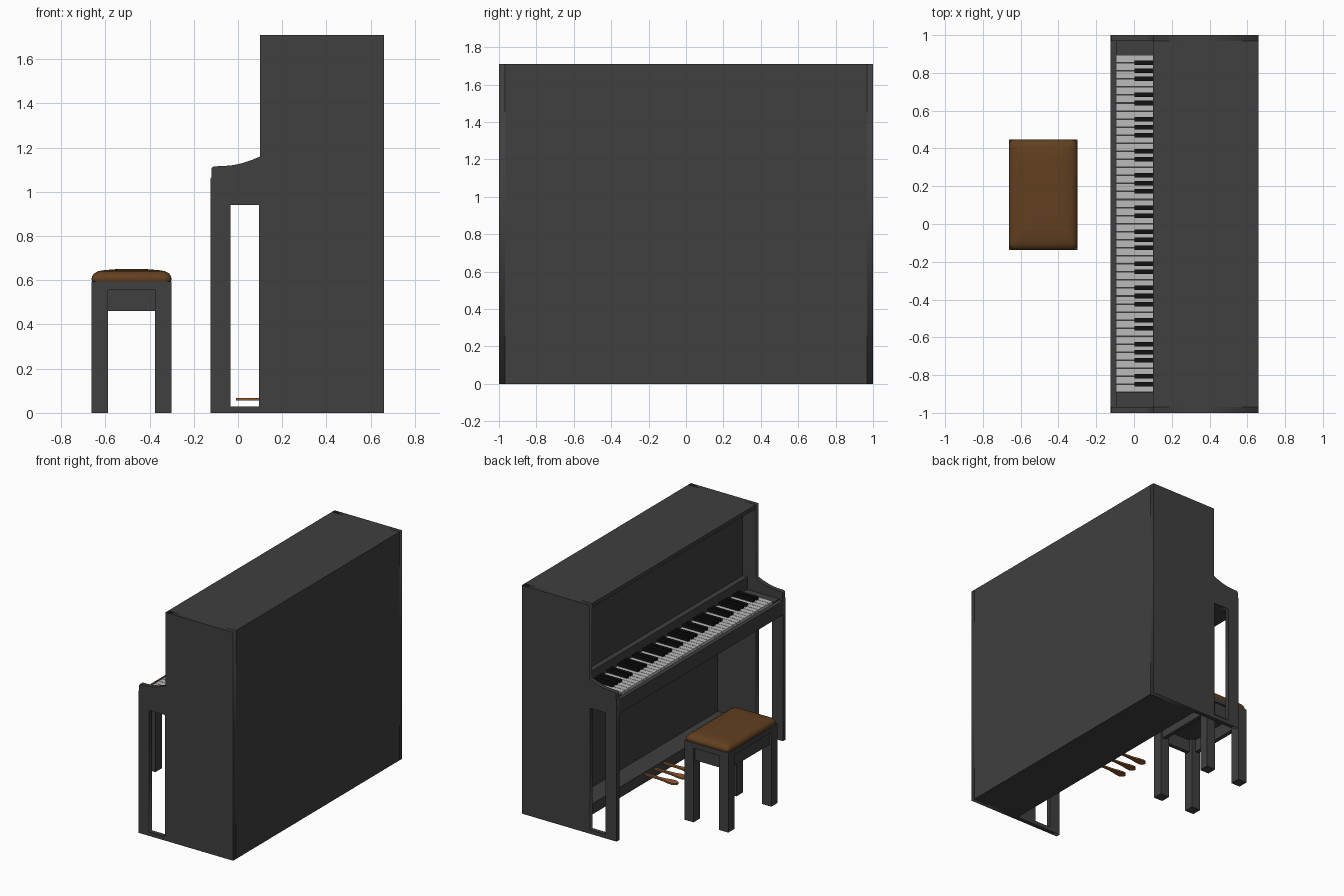
import bpy, bmesh, math

if "Cube" in bpy.data.objects:
    bpy.data.objects.remove(bpy.data.objects["Cube"])

def material(name, rgb):
    m = bpy.data.materials.new(name)
    m.diffuse_color = (*rgb, 1)
    m.use_nodes = True
    m.node_tree.nodes["Principled BSDF"].inputs["Base Color"].default_value = m.diffuse_color
    return m

DARK = material("dark_wood", (0.05, 0.05, 0.05))
BLACK = material("black_key", (0.006, 0.006, 0.006))
IVORY = material("white_key", (0.5, 0.5, 0.5))
LEATHER = material("brown_leather", (0.12, 0.05, 0.014))
BRASS = material("pedal_metal", (0.27, 0.1, 0.03))

def add_box(bm, x0, x1, y0, y1, z0, z1):
    vs = bmesh.ops.create_cube(bm, size=1)["verts"]
    for v in vs:
        v.co = ((x0 + x1) / 2 + v.co.x * (x1 - x0),
                (y0 + y1) / 2 + v.co.y * (y1 - y0),
                (z0 + z1) / 2 + v.co.z * (z1 - z0))

def finish(name, bm, mat):
    bmesh.ops.recalc_face_normals(bm, faces=bm.faces)
    me = bpy.data.meshes.new(name)
    bm.to_mesh(me)
    bm.free()
    me.materials.append(mat)
    ob = bpy.data.objects.new(name, me)
    bpy.context.collection.objects.link(ob)
    return ob

def boxes(name, mat, *dims):
    bm = bmesh.new()
    for d in dims:
        add_box(bm, *d)
    return finish(name, bm, mat)

def smooth(ob, angle=35):
    bpy.ops.object.select_all(action='DESELECT')
    ob.select_set(True)
    bpy.context.view_layer.objects.active = ob
    bpy.ops.object.shade_smooth_by_angle(angle=math.radians(angle))

# Side panels: one outline with the leg opening as a hole, drawn in x-z
T = 0.032
IN = 1 - T
outline = [(0.66, 0), (-0.125, 0), (-0.125, 1.06), (-0.121, 1.065), (-0.121, 1.105),
           (-0.113, 1.115), (-0.06, 1.117), (-0.02, 1.121), (0.02, 1.13),
           (0.06, 1.143), (0.10, 1.16), (0.10, 1.71), (0.66, 1.71)]
opening = [(-0.035, 0.03), (0.096, 0.03), (0.096, 0.94), (-0.035, 0.94)]

def side_panel(name, y):
    cu = bpy.data.curves.new(name, 'CURVE')
    cu.dimensions = '2D'
    cu.fill_mode = 'BOTH'
    cu.extrude = T / 2
    for pts in (outline, opening):
        sp = cu.splines.new('POLY')
        sp.points.add(len(pts) - 1)
        for p, (x, z) in zip(sp.points, pts):
            p.co = (x, z, 0, 1)
        sp.use_cyclic_u = True
    cu.materials.append(DARK)
    ob = bpy.data.objects.new(name, cu)
    bpy.context.collection.objects.link(ob)
    ob.rotation_euler = (math.pi / 2, 0, 0)
    ob.location.y = y
    bpy.ops.object.select_all(action='DESELECT')
    ob.select_set(True)
    bpy.context.view_layer.objects.active = ob
    bpy.ops.object.convert(target='MESH')

side_panel("left_side_panel", 1 - T / 2)
side_panel("right_side_panel", -1 + T / 2)

# Case
boxes("lid", DARK, (0.10, 0.66, -IN, IN, 1.68, 1.71))
boxes("back_panel", DARK, (0.63, 0.66, -IN, IN, 0, 1.68))
boxes("upper_front_panel", DARK, (0.21, 0.24, -IN, IN, 1.0, 1.68))
boxes("fallboard", DARK, (0.17, 0.21, -IN, IN, 1.0, 1.15))
boxes("lower_front_panel", DARK, (0.415, 0.44, -IN, IN, 0.08, 0.945))
boxes("base_board", DARK, (0.26, 0.63, -IN, IN, 0, 0.08))

# Keyboard bed, front rail and end blocks
boxes("key_bed", DARK, (-0.095, 0.44, -IN, IN, 0.945, 1.0))
boxes("key_rail", DARK, (-0.125, -0.095, -IN, IN, 0.945, 1.05))
boxes("key_end_blocks", DARK, *[(-0.095, 0.17, min(a, b), max(a, b), 1.0, 1.058)
                               for a, b in ((0.896, IN), (-0.892, -IN))])

# Keys: six octaves, starting with a group of three black keys
N, Y0 = 42, 0.896
W = (0.896 + 0.892) / N
boxes("white_keys", IVORY, *[(-0.094, 0.17, Y0 - (i + 1) * W + 0.0015, Y0 - i * W - 0.0015, 1.0, 1.07)
                            for i in range(N)])
boxes("black_keys", BLACK, *[(0.002, 0.17, Y0 - i * W - 0.012, Y0 - i * W + 0.012, 1.03, 1.09)
                            for i in range(N) if i % 7 in (1, 2, 3, 5, 6)])

# Pedals: narrow neck widening to a rounded paddle
half = [(0.27, 0.010), (0.15, 0.011), (0.10, 0.016), (0.06, 0.025),
        (0.02, 0.028), (0.003, 0.021), (-0.008, 0.009)]
for name, y in (("left_pedal", 0.11), ("middle_pedal", 0), ("right_pedal", -0.11)):
    bm = bmesh.new()
    pts = half + [(x, -w) for x, w in reversed(half)]
    f = bm.faces.new([bm.verts.new((x, y + w, 0.056)) for x, w in pts])
    top = bmesh.ops.extrude_face_region(bm, geom=[f])["geom"]
    for v in top:
        if isinstance(v, bmesh.types.BMVert):
            v.co.z += 0.012
    smooth(finish(name, bm, BRASS))

# Bench frame
SX0, SX1, SY0, SY1, L = -0.663, -0.300, -0.137, 0.447, 0.075
boxes("bench_legs", DARK, *[(x, x + L, y, y + L, 0, 0.556)
                           for x in (SX0, SX1 - L) for y in (SY0, SY1 - L)])
boxes("bench_top", DARK, (SX0, SX1, SY0, SY1, 0.556, 0.595))
boxes("bench_aprons", DARK,
      *[(SX0 + L, SX1 - L, y, y + 0.03, 0.46, 0.556) for y in (SY0 + 0.015, SY1 - 0.045)],
      *[(x, x + 0.03, SY0 + L, SY1 - L, 0.46, 0.556) for x in (SX0 + 0.015, SX1 - 0.045)])

# Cushion: stacked rounded rectangles forming a soft dome
bm = bmesh.new()
rings = []
for inset, z in [(0.004, 0.593), (0, 0.605), (0.003, 0.618), (0.012, 0.631),
                 (0.03, 0.641), (0.06, 0.646), (0.11, 0.65)]:
    r, ring = 0.03, []
    cx, cy = (SX0 + SX1) / 2, (SY0 + SY1) / 2
    hx, hy = (SX1 - SX0) / 2 - inset - r, (SY1 - SY0) / 2 - inset - r
    for q, (sx, sy) in enumerate([(1, 1), (-1, 1), (-1, -1), (1, -1)]):
        for k in range(6):
            a = (q + k / 5) * math.pi / 2
            ring.append(bm.verts.new((cx + sx * hx + r * math.cos(a),
                                      cy + sy * hy + r * math.sin(a), z)))
    rings.append(ring)
for a, b in zip(rings, rings[1:]):
    for i in range(len(a)):
        j = (i + 1) % len(a)
        bm.faces.new((a[i], a[j], b[j], b[i]))
bm.faces.new(rings[0])
bm.faces.new(rings[-1])
smooth(finish("bench_cushion", bm, LEATHER), 50)
